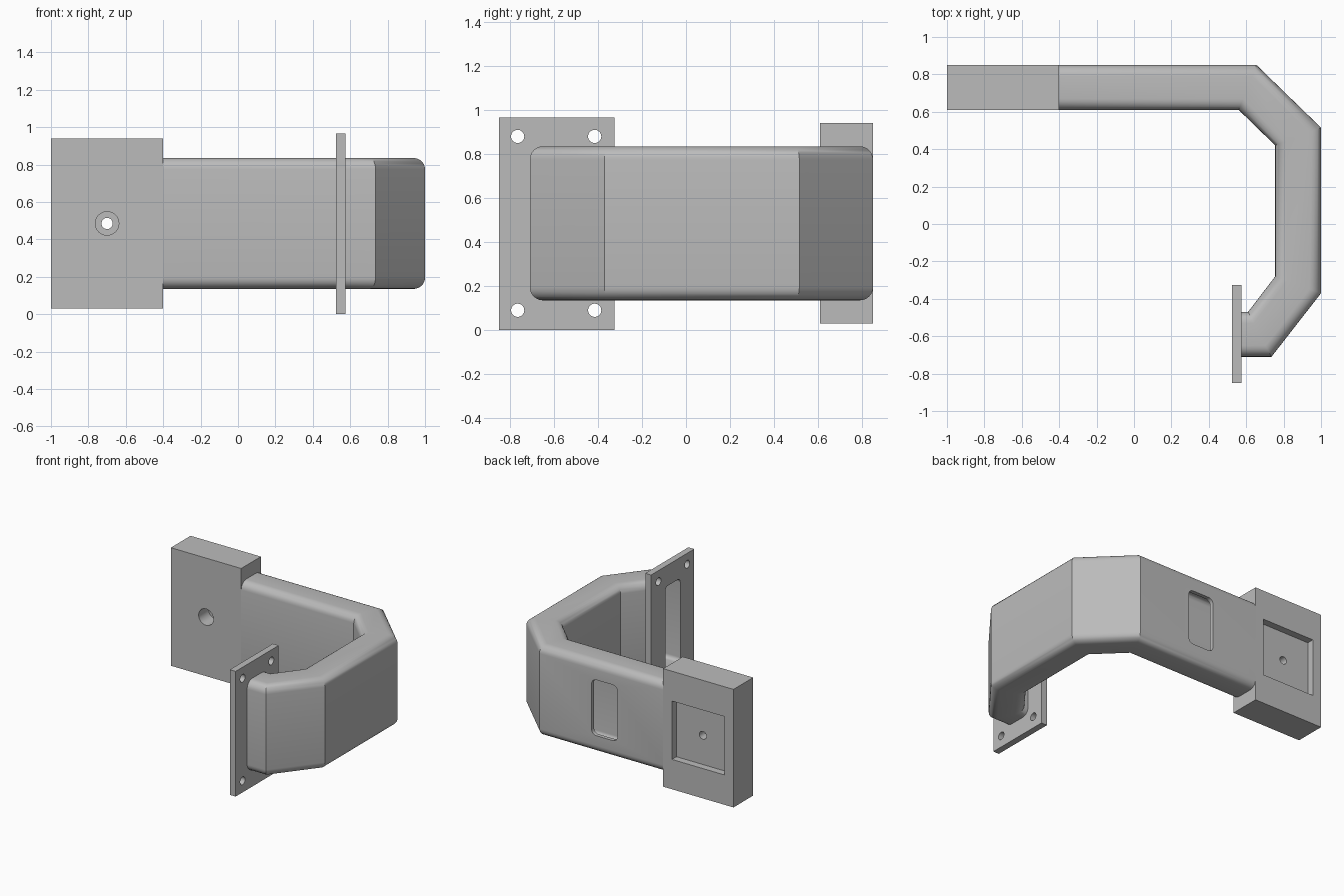
import bpy
import bmesh
import math
from mathutils import Vector

cube = bpy.data.objects.get("Cube")
if cube:
    bpy.data.objects.remove(cube, do_unlink=True)

grey = bpy.data.materials.new("plain_grey")
grey.use_nodes = True
grey.diffuse_color = (0.5, 0.5, 0.5, 1)
grey.node_tree.nodes["Principled BSDF"].inputs["Base Color"].default_value = grey.diffuse_color


def finish(name, bm):
    bmesh.ops.recalc_face_normals(bm, faces=bm.faces)
    mesh = bpy.data.meshes.new(name)
    bm.to_mesh(mesh)
    bm.free()
    mesh.materials.append(grey)
    obj = bpy.data.objects.new(name, mesh)
    bpy.context.collection.objects.link(obj)
    return obj


def rounded_rect(width, height, radius, steps=6):
    """Closed outline centred on the origin, counter-clockwise."""
    points = []
    for corner, (sx, sy) in enumerate([(1, 1), (-1, 1), (-1, -1), (1, -1)]):
        for i in range(steps + 1):
            a = math.pi / 2 * (corner + i / steps)
            points.append((sx * (width / 2 - radius) + radius * math.cos(a),
                           sy * (height / 2 - radius) + radius * math.sin(a)))
    return points


def circle(radius, sides=32):
    return [(radius * math.cos(2 * math.pi * i / sides),
             radius * math.sin(2 * math.pi * i / sides)) for i in range(sides)]


def prism(name, outline, axis, centre, start, end):
    """Extrude an outline along x (outline in y, z) or y (outline in x, z)."""
    bm = bmesh.new()
    rings = []
    for depth in (start, end):
        ring = []
        for u, v in outline:
            u, v = u + centre[0], v + centre[1]
            ring.append(bm.verts.new((depth, u, v) if axis == "x" else (u, depth, v)))
        rings.append(ring)
        bm.faces.new(ring)
    join(bm, *rings)
    return finish(name, bm)


def box(name, low, high):
    bm = bmesh.new()
    bmesh.ops.create_cube(bm, size=1)
    low, high = Vector(low), Vector(high)
    for v in bm.verts:
        v.co = (low + high) / 2 + v.co * (high - low)
    return finish(name, bm)


def join(bm, ring_a, ring_b):
    for i in range(len(ring_a)):
        j = (i + 1) % len(ring_a)
        bm.faces.new((ring_a[i], ring_a[j], ring_b[j], ring_b[i]))


def select_only(obj):
    bpy.ops.object.select_all(action="DESELECT")
    obj.select_set(True)
    bpy.context.view_layer.objects.active = obj


def cut(obj, cutters):
    select_only(obj)
    for cutter in cutters:
        cutter.hide_render = True
        mod = obj.modifiers.new("cut", "BOOLEAN")
        mod.operation = "DIFFERENCE"
        mod.solver = "EXACT"
        mod.object = cutter
        bpy.ops.object.modifier_apply(modifier=mod.name)
        bpy.data.objects.remove(cutter, do_unlink=True)


DEPTH, HEIGHT, RADIUS, WALL, MID_Z = 0.24, 0.70, 0.06, 0.03, 0.485

# Bent hollow arm, swept through mitred sections
outer_path = [(-0.40, 0.85), (0.655, 0.85), (1.0, 0.515), (1.0, -0.37), (0.735, -0.71), (0.57, -0.71)]
inner_path = [(-0.40, 0.61), (0.56, 0.61), (0.755, 0.42), (0.755, -0.28), (0.61, -0.47), (0.57, -0.47)]
skin = rounded_rect(DEPTH, HEIGHT, RADIUS)
bore = rounded_rect(DEPTH - 2 * WALL, HEIGHT - 2 * WALL, RADIUS - WALL)
bm = bmesh.new()
skin_rings, bore_rings = [], []
for out, inn in zip(outer_path, inner_path):
    out, inn = Vector(out), Vector(inn)
    for section, rings in ((skin, skin_rings), (bore, bore_rings)):
        ring = []
        for u, v in section:
            p = inn.lerp(out, u / DEPTH + 0.5)
            ring.append(bm.verts.new((p.x, p.y, MID_Z + v)))
        rings.append(ring)
for rings in (skin_rings, bore_rings):
    for a, b in zip(rings, rings[1:]):
        join(bm, a, b)
for end in (0, -1):
    join(bm, skin_rings[end], bore_rings[end])
arm = finish("bent_arm", bm)

# Rounded window through the back wall of the arm
cut(arm, [prism("window_cutter", rounded_rect(0.22, 0.43, 0.04), "y", (0.10, MID_Z), 0.75, 0.95)])

# End block with square back pocket and counterbored hole
block = box("end_block", (-1, 0.61, 0.03), (-0.40, 0.85, 0.94))
hole = (-0.70, MID_Z)
cut(block, [
    box("pocket_cutter", (-0.925, 0.795, 0.26), (-0.475, 0.95, 0.71)),
    prism("bore_cutter", circle(0.063), "y", hole, 0.5, 0.73),
    prism("hole_cutter", circle(0.03), "y", hole, 0.5, 0.95),
])

# Mounting plate with four bolt holes and an opening into the arm
plate = box("mounting_plate", (0.525, -0.85, 0), (0.575, -0.325, 0.965))
cutters = [prism("slot_cutter", bore, "x", (-0.59, MID_Z), 0.4, 0.7)]
for y in (-0.765, -0.415):
    for z in (0.09, 0.88):
        cutters.append(prism("bolt_cutter", circle(0.03), "x", (y, z), 0.4, 0.7))
cut(plate, cutters)

for obj in (arm, block, plate):
    select_only(obj)
    bpy.ops.object.shade_smooth_by_angle(angle=math.radians(30))
